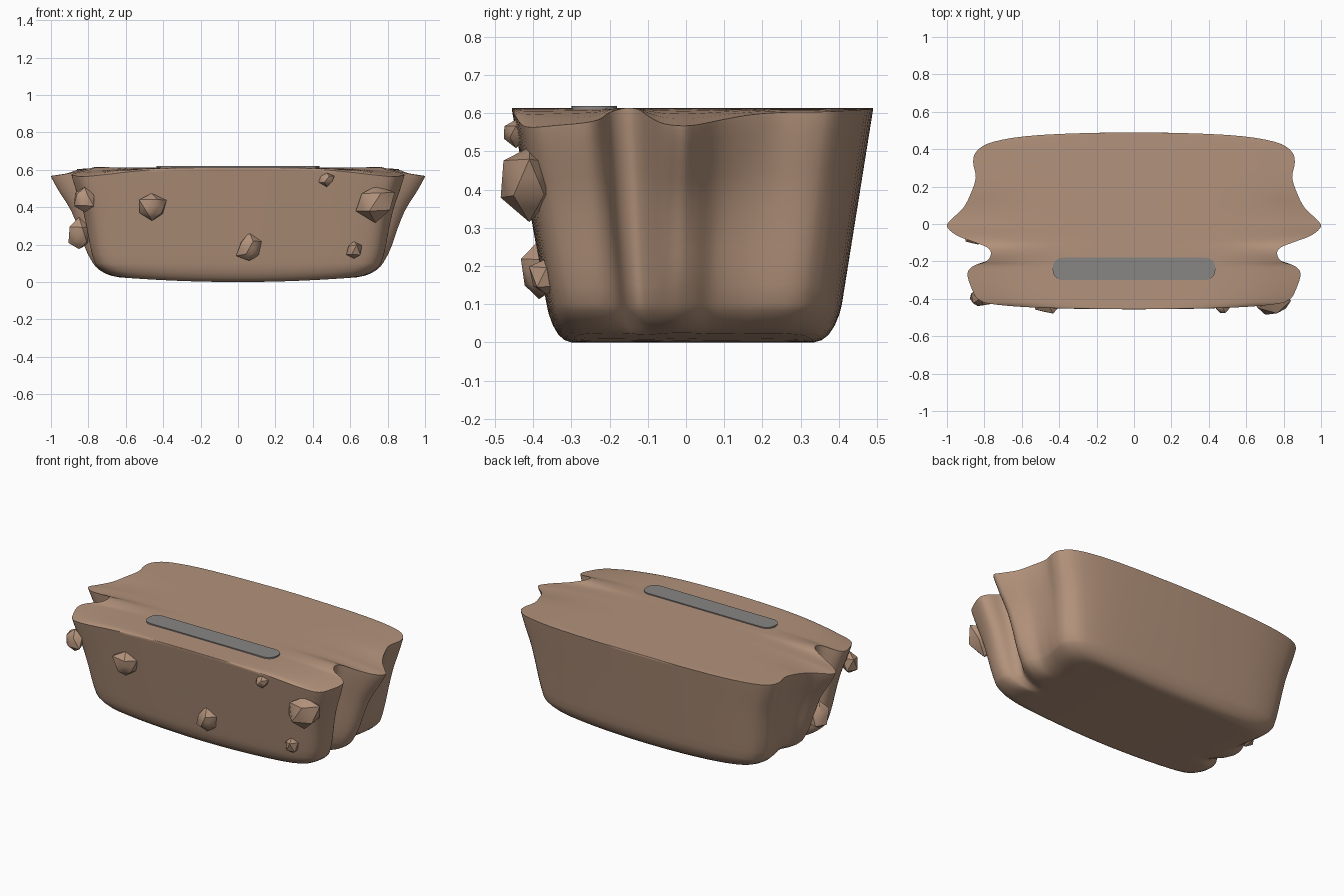
import bpy, bmesh, math, random
from mathutils import Vector

if "Cube" in bpy.data.objects:
    bpy.data.objects.remove(bpy.data.objects["Cube"])

def material(name, col):
    m = bpy.data.materials.new(name)
    m.diffuse_color = (*col, 1)
    m.use_nodes = True
    m.node_tree.nodes["Principled BSDF"].inputs["Base Color"].default_value = m.diffuse_color
    return m

brown = material("earth brown", (0.45, 0.29, 0.20))
grey = material("slot grey", (0.25, 0.24, 0.235))

def finish(name, bm, mat, angle):
    bmesh.ops.recalc_face_normals(bm, faces=bm.faces)
    me = bpy.data.meshes.new(name)
    bm.to_mesh(me)
    bm.free()
    ob = bpy.data.objects.new(name, me)
    bpy.context.collection.objects.link(ob)
    me.materials.append(mat)
    bpy.ops.object.select_all(action='DESELECT')
    ob.select_set(True)
    bpy.context.view_layer.objects.active = ob
    bpy.ops.object.shade_smooth_by_angle(angle=math.radians(angle))
    return ob

# Right half outlines, back to front: rim (x, y, z) and base (x, y)
RIM = [(0, .49, .612), (.5, .476, .61), (.75, .44, .608), (.84, .39, .605), (.86, .33, .603),
       (.846, .25, .602), (.87, .17, .596), (.91, .09, .582), (.97, .03, .57), (1.0, -.012, .567),
       (.95, -.06, .573), (.86, -.095, .59), (.785, -.125, .61), (.765, -.16, .613),
       (.79, -.2, .602), (.86, -.225, .585), (.89, -.265, .575), (.87, -.34, .568),
       (.83, -.405, .563), (.73, -.432, .572), (.45, -.45, .6), (0, -.456, .61)]
BASE = [(0, .408), (.45, .40), (.66, .375), (.73, .33), (.755, .28),
        (.75, .21), (.735, .14), (.735, .07), (.765, .02), (.775, -.02),
        (.76, -.055), (.73, -.085), (.705, -.11), (.70, -.13),
        (.715, -.155), (.75, -.185), (.765, -.23), (.75, -.29),
        (.71, -.33), (.62, -.35), (.38, -.36), (0, -.365)]

def smooth(pts, n=4):
    """Catmull-Rom curve through the points, mirrored in x at both ends."""
    pts = [Vector(p) for p in pts]
    def mir(p):
        q = p.copy()
        q.x = -q.x
        return q
    ext = [mir(pts[1])] + pts + [mir(pts[-2])]
    out = []
    for i in range(1, len(ext) - 2):
        a, b, c, d = ext[i - 1:i + 3]
        for k in range(n):
            t = k / n
            out.append(.5 * (2 * b + (c - a) * t + (2 * a - 5 * b + 4 * c - d) * t * t
                             + (3 * b - a - 3 * c + d) * t ** 3))
    out.append(pts[-1])
    return out

rim = smooth(RIM)
base = smooth([(x, y, 0) for x, y in BASE])
N = len(rim)

def floor_z(x, z):
    return z + .035 * (x / .75) ** 2 * max(0, 1 - z / .1)

# Side wall levels, bottom to top
levels = []
for z, s in [(0, .82), (.006, .87), (.02, .915), (.045, .955), (.075, .985)]:
    levels.append([Vector((p.x * s, p.y * s, floor_z(p.x * s, z))) for p in base])
for t, fx in [(0, 0), (.1, .12), (.2, .21), (.3, .28), (.4, .35), (.5, .43), (.6, .52),
              (.7, .64), (.8, .78), (.9, .90), (.975, .985), (1, .99)]:
    levels.append([Vector((b.x + (r.x - b.x) * fx if t < 1 else r.x,
                           b.y + (r.y - b.y) * t, .1 + (r.z - .1) * t))
                   for b, r in zip(base, rim)])

# Body: mirrored wall loops closed by strips across the top and bottom
bm = bmesh.new()
rings = []
for lev in levels:
    right = [bm.verts.new(p) for p in lev]
    left = [bm.verts.new((-p.x, p.y, p.z)) for p in lev[1:-1]]
    rings.append(right + left[::-1])
M = len(rings[0])
for a, b in zip(rings, rings[1:]):
    for i in range(M):
        j = (i + 1) % M
        bm.faces.new((a[i], a[j], b[j], b[i]))

def cap(ring, height):
    cols = 16
    rows = []
    for i in range(1, N - 1):
        r, l = ring[i], ring[M - i]
        row = [r]
        for k in range(1, cols):
            u = 1 - 2 * k / cols
            row.append(bm.verts.new((r.co.x * u, r.co.y, height(r.co, u))))
        rows.append(row + [l])
    for a, b in zip(rows, rows[1:]):
        for k in range(cols):
            bm.faces.new((a[k], a[k + 1], b[k + 1], b[k]))
    for k in range(cols):
        bm.faces.new((ring[0], rows[0][k], rows[0][k + 1]))
        bm.faces.new((ring[N - 1], rows[-1][k], rows[-1][k + 1]))

cap(rings[-1], lambda p, u: .613 + (p.z - .613) * abs(u) ** 4)
cap(rings[0], lambda p, u: floor_z(p.x * u, 0))
finish("earth_body", bm, brown, 50)

# Slot plate set in the top
bm = bmesh.new()
outline = []
for cx, cy, a0 in [(.38, -.235, 0), (-.38, -.235, 90), (-.38, -.245, 180), (.38, -.245, 270)]:
    for k in range(7):
        a = math.radians(a0 + 15 * k)
        outline.append(bm.verts.new((cx + .055 * math.cos(a), cy + .055 * math.sin(a), .610)))
f = bm.faces.new(outline)
ext = bmesh.ops.extrude_face_region(bm, geom=[f])
for v in ext["geom"]:
    if isinstance(v, bmesh.types.BMVert):
        v.co.z += .009
finish("slot_plate", bm, grey, 30)

# Embedded stones: centre and half sizes
STONES = [((-.46, -.425, .40), (.095, .06, .09)), ((.06, -.385, .18), (.075, .055, .085)),
          ((.475, -.445, .55), (.05, .04, .04)), ((.735, -.41, .43), (.115, .085, .11)),
          ((.62, -.365, .17), (.05, .05, .06)), ((-.82, -.40, .44), (.07, .055, .08)),
          ((-.85, -.06, .25), (.065, .06, .095))]
rng = random.Random(4)
for n, (c, size) in enumerate(STONES):
    bm = bmesh.new()
    bmesh.ops.create_icosphere(bm, subdivisions=1, radius=1)
    for v in bm.verts:
        for_all = rng.uniform(.72, 1.08)
        v.co = Vector(c) + Vector([v.co[i] * for_all * size[i] for i in range(3)])
    bmesh.ops.subdivide_edges(bm, edges=bm.edges, cuts=1, use_grid_fill=True)
    finish(f"stone_{n + 1}", bm, brown, 35)
